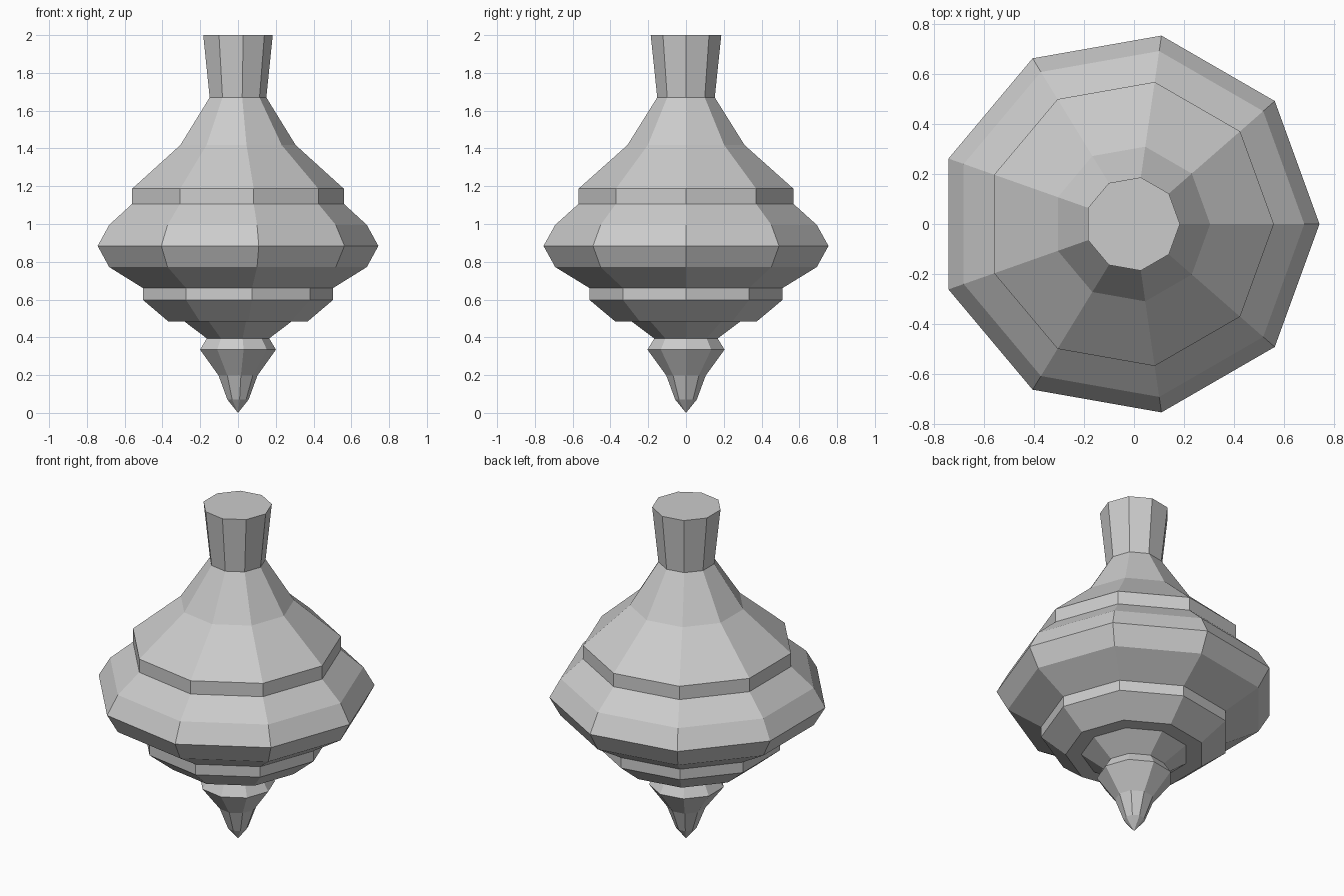
import bpy, bmesh
from math import cos, sin, tau, radians

if "Cube" in bpy.data.objects:
    bpy.data.objects.remove(bpy.data.objects["Cube"])

SIDES = 9
# circumradius per unit of half width in x, and the shift that centres the odd polygon
SPAN = 2 / (1 + cos(radians(20)))


def lathe(name, profile, cap_top=False):
    """Revolve (half_width, z) points into a flat nine-sided shell."""
    bm = bmesh.new()
    rings = []
    for w, z in profile:
        if w == 0:
            rings.append([bm.verts.new((0, 0, z))] * SIDES)
            continue
        r = w * SPAN
        rings.append([bm.verts.new((r * cos(tau * i / SIDES) + w - r,
                                    r * sin(tau * i / SIDES), z))
                      for i in range(SIDES)])
    for low, high in zip(rings, rings[1:]):
        for i in range(SIDES):
            j = (i + 1) % SIDES
            corners = [low[i], low[j], high[j], high[i]]
            bm.faces.new(list(dict.fromkeys(corners)))
    if cap_top:
        bm.faces.new(rings[-1])
    mesh = bpy.data.meshes.new(name)
    bm.to_mesh(mesh)
    bm.free()
    obj = bpy.data.objects.new(name, mesh)
    bpy.context.collection.objects.link(obj)
    return obj


# pointed spinning tip with collar
lathe("tip", [(0, 0), (0.056, 0.07), (0.103, 0.198), (0.201, 0.335), (0.165, 0.394)])

# underside: cone, flat ledge and lower band
lathe("lower_body", [(0.165, 0.394), (0.285, 0.485), (0.37, 0.485),
                     (0.502, 0.597), (0.502, 0.66)])

# wide belly
lathe("belly", [(0.502, 0.66), (0.682, 0.772), (0.743, 0.884),
                (0.682, 0.995), (0.56, 1.107)])

# upper band and shoulder
lathe("shoulder", [(0.56, 1.107), (0.56, 1.187), (0.305, 1.418), (0.15, 1.67)])

# flared grip
lathe("handle", [(0.15, 1.67), (0.184, 2.0)], cap_top=True)
